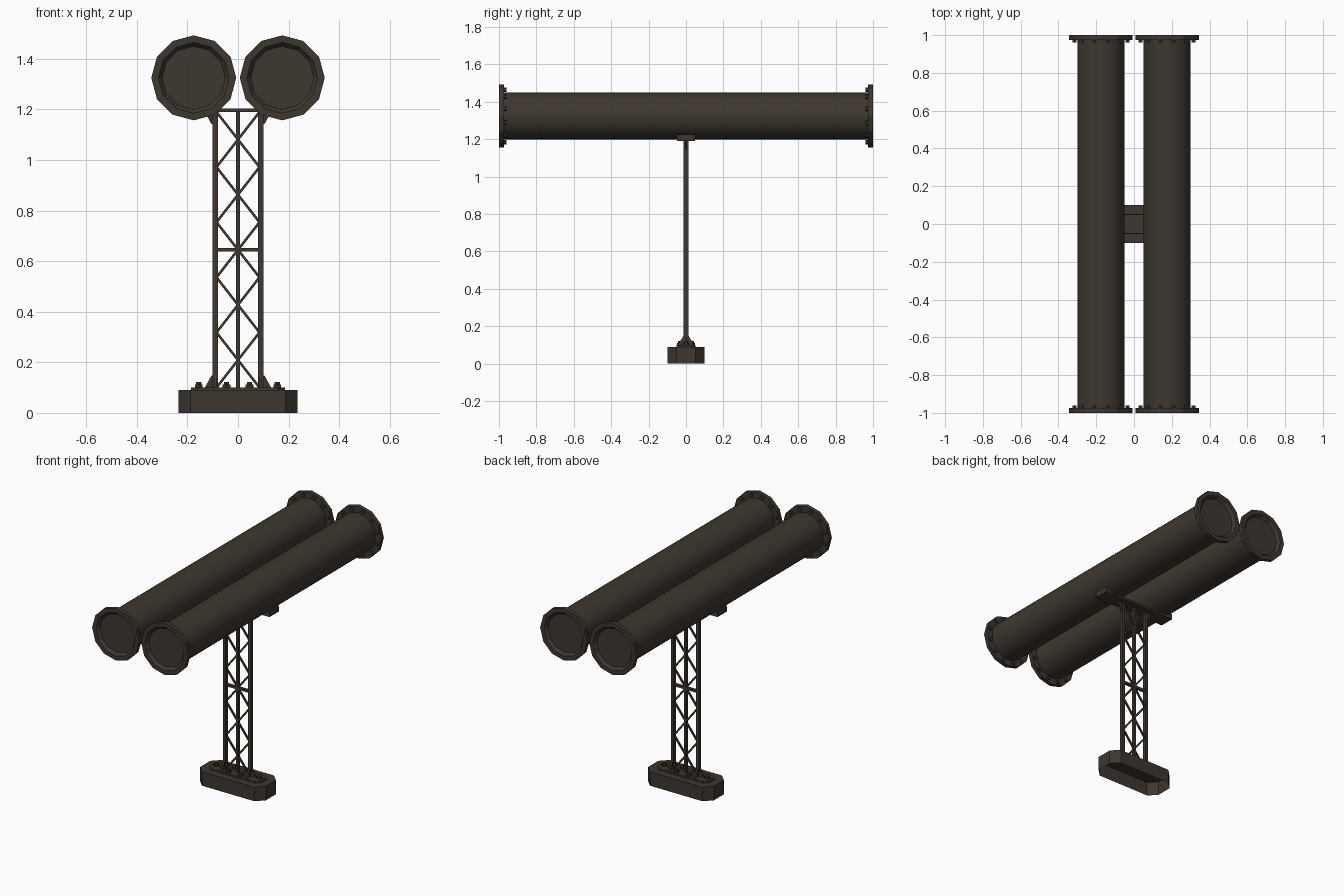
import bpy, bmesh, math
from mathutils import Vector, Matrix

if "Cube" in bpy.data.objects:
    bpy.data.objects.remove(bpy.data.objects["Cube"])

iron = bpy.data.materials.new("dark_iron")
iron.diffuse_color = (0.048, 0.038, 0.029, 1)
iron.use_nodes = True
iron.node_tree.nodes["Principled BSDF"].inputs["Base Color"].default_value = iron.diffuse_color


def finish(bm, name, smooth=False):
    bmesh.ops.recalc_face_normals(bm, faces=bm.faces[:])
    me = bpy.data.meshes.new(name)
    bm.to_mesh(me)
    bm.free()
    me.materials.append(iron)
    ob = bpy.data.objects.new(name, me)
    bpy.context.collection.objects.link(ob)
    if smooth:
        bpy.context.view_layer.objects.active = ob
        bpy.ops.object.select_all(action='DESELECT')
        ob.select_set(True)
        bpy.ops.object.shade_smooth_by_angle(angle=math.radians(35))
    return ob


def cyl(bm, a, b, r, n, turn=0.0):
    a, b = Vector(a), Vector(b)
    d = b - a
    m = (Matrix.Translation((a + b) / 2) @ d.to_track_quat('Z', 'Y').to_matrix().to_4x4()
         @ Matrix.Rotation(turn, 4, 'Z'))
    bmesh.ops.create_cone(bm, cap_ends=True, segments=n, radius1=r, radius2=r,
                          depth=d.length, matrix=m)


def bar(bm, a, b, w, t):
    """Flat bar lying in the xz plane: w wide, t thick along y."""
    a, b = Vector(a), Vector(b)
    d = (b - a).normalized()
    s = Vector((-d.z, 0, d.x)) * w / 2
    prism(bm, [a + s, b + s, b - s, a - s], Vector((0, t, 0)))


def prism(bm, pts, ext):
    """Extrude a polygon symmetrically by the vector ext."""
    ext = Vector(ext)
    f = bm.faces.new([bm.verts.new(Vector(p) - ext / 2) for p in pts])
    g = bmesh.ops.extrude_face_region(bm, geom=[f])['geom']
    bmesh.ops.translate(bm, vec=ext, verts=[v for v in g if isinstance(v, bmesh.types.BMVert)])
    if f.is_valid and len([e for e in f.edges if e.is_boundary]):
        bm.faces.new([bm.verts.new(v.co) for v in f.verts])


def octagon(hx, hy, c, z):
    return [(hx, -hy + c, z), (hx, hy - c, z), (hx - c, hy, z), (-hx + c, hy, z),
            (-hx, hy - c, z), (-hx, -hy + c, z), (-hx + c, -hy, z), (hx - c, -hy, z)]


PX, PZ = 0.175, 1.325
for side, label in ((-1, "left"), (1, "right")):
    # long pipe
    bm = bmesh.new()
    cyl(bm, (side * PX, -0.978, PZ), (side * PX, 0.978, PZ), 0.125, 40)
    finish(bm, label + "_pipe", True)
    for e, end in ((-1, "front"), (1, "back")):
        # twelve sided flange with recessed end disc
        bm = bmesh.new()
        prof = [(0.12, 0.974), (0.168, 0.974), (0.168, 1.0), (0.14, 1.0), (0.125, 0.982)]
        rings = [[bm.verts.new((side * PX + r * math.cos(k * math.pi / 6), e * y,
                                PZ + r * math.sin(k * math.pi / 6))) for k in range(12)]
                 for r, y in prof]
        for p, q in zip(rings, rings[1:]):
            for k in range(12):
                j = (k + 1) % 12
                bm.faces.new((p[k], p[j], q[j], q[k]))
        bm.faces.new(rings[-1])
        finish(bm, f"{label}_{end}_flange")
        # flange bolts
        bm = bmesh.new()
        for k in range(12):
            a = (k + 0.5) * math.pi / 6
            x, z = side * PX + 0.145 * math.cos(a), PZ + 0.145 * math.sin(a)
            cyl(bm, (x, e * 0.961, z), (x, e * 0.976, z), 0.012, 6)
        finish(bm, f"{label}_{end}_flange_bolts")

# lattice mast: three posts, cross bars and zigzag braces
Z0, STEP = 0.1, 0.109
bm = bmesh.new()
for x in (-0.09, 0, 0.09):
    w = 0.02 if x else 0.016
    bar(bm, (x, 0, 0.09), (x, 0, 1.195), w, 0.025 if x else 0.02)
finish(bm, "mast_posts")
bm = bmesh.new()
bar(bm, (-0.09, 0, 0.645), (0.09, 0, 0.645), 0.015, 0.018)
finish(bm, "mast_cross_bar")
bm = bmesh.new()
for s in (-1, 1):
    for i in range(10):
        xa, xb = (0.085, 0) if i % 2 == 0 else (0, 0.085)
        bar(bm, (s * xa, 0, Z0 + i * STEP), (s * xb, 0, Z0 + (i + 1) * STEP), 0.01, 0.01)
finish(bm, "mast_braces")

# saddle plate with raised wedge ends that cradle the pipes
bm = bmesh.new()
prism(bm, [(-0.26, 0, 1.19), (0.26, 0, 1.19), (0.26, 0, 1.225), (0.235, 0, 1.225),
           (0.19, 0, 1.203), (-0.19, 0, 1.203), (-0.235, 0, 1.225), (-0.26, 0, 1.225)],
      (0, 0.098, 0))
finish(bm, "saddle")

# triangular gussets at the top and foot of the mast
bm = bmesh.new()
for s in (-1, 1):
    prism(bm, [(s * 0.095, 0, 0.098), (s * 0.132, 0, 0.098), (s * 0.105, 0, 0.148),
               (s * 0.095, 0, 0.148)], (0, 0.01, 0))
    prism(bm, [(s * 0.095, 0, 1.192), (s * 0.132, 0, 1.192), (s * 0.105, 0, 1.142),
               (s * 0.095, 0, 1.142)], (0, 0.01, 0))
    for x in (-0.09, 0.09):
        prism(bm, [(x, 0, 0.098), (x, s * 0.046, 0.098), (x, s * 0.014, 0.148),
                   (x, 0, 0.148)], (0.01, 0, 0))
finish(bm, "gussets")

# foot block, chamfered corners, open underneath
bm = bmesh.new()
prism(bm, octagon(0.235, 0.1, 0.048, 0.045), (0, 0, 0.09))
under = [f for f in bm.faces if all(v.co.z < 0.001 for v in f.verts)]
bmesh.ops.delete(bm, geom=under, context='FACES_ONLY')
finish(bm, "foot_block")

# anchor plate and its bolts
bm = bmesh.new()
prism(bm, octagon(0.185, 0.052, 0.025, 0.095), (0, 0, 0.012))
finish(bm, "anchor_plate")
bm = bmesh.new()
for x, y in ((-0.155, 0), (0.155, 0), (-0.045, -0.03), (-0.045, 0.03), (0.045, -0.03), (0.045, 0.03)):
    cyl(bm, (x, y, 0.098), (x, y, 0.112), 0.018, 6)
    cyl(bm, (x, y, 0.112), (x, y, 0.122), 0.012, 6)
finish(bm, "anchor_bolts")
